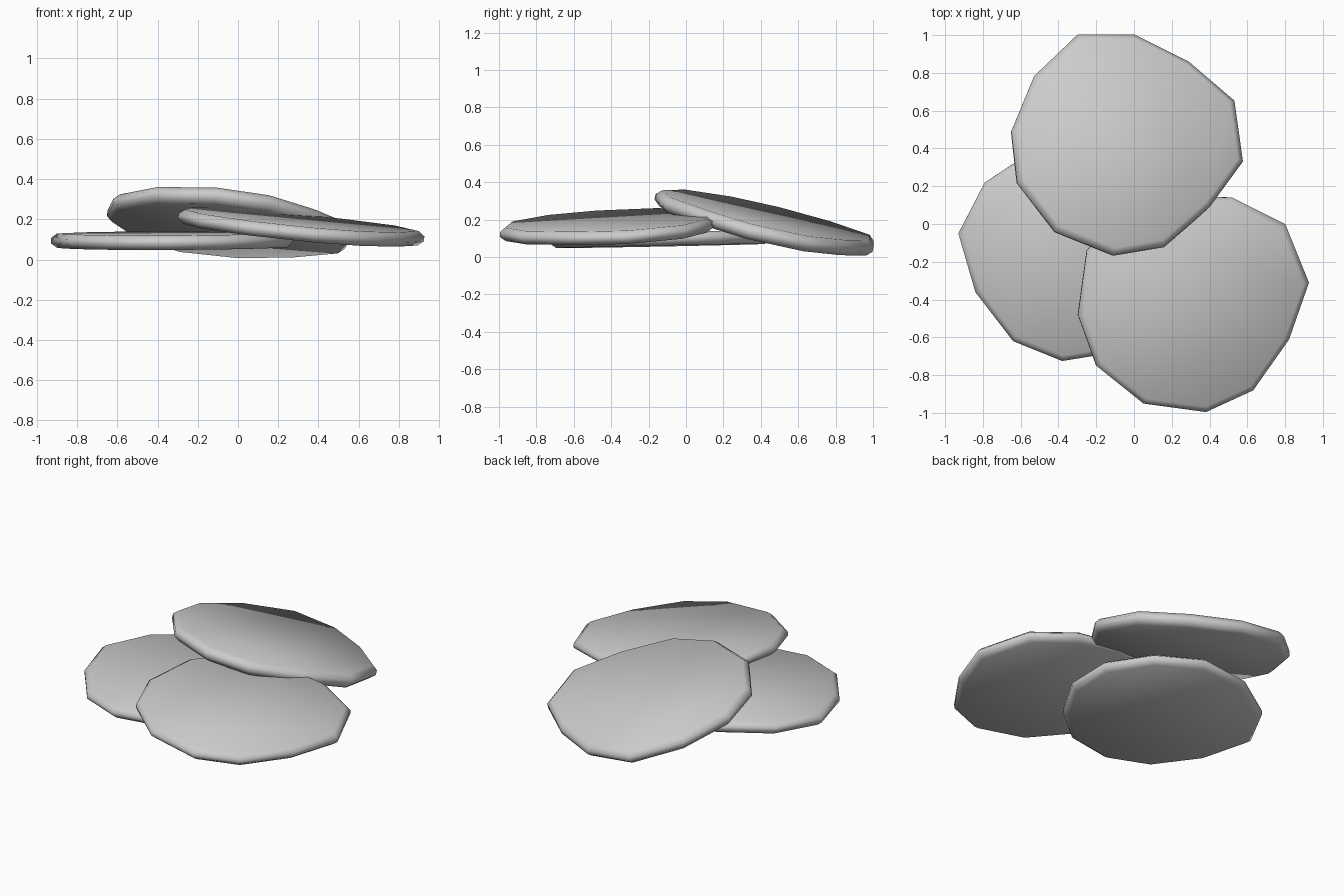
import bpy, bmesh
from mathutils import Vector

if "Cube" in bpy.data.objects:
    bpy.data.objects.remove(bpy.data.objects["Cube"])


def slab(name, outline, centre, slope, half=0.036, inset=0.95):
    """Thin tilted disc: mid outline plus inset top and bottom rings."""
    c = Vector(centre)
    n = Vector((-slope[0], -slope[1], 1)).normalized()
    mid = [Vector((x, y, c.z + slope[0] * (x - c.x) + slope[1] * (y - c.y)))
           for x, y in outline]
    bm = bmesh.new()
    rings = []
    for scale, off in ((inset, -half), (1, -half * 0.35), (1, half * 0.35), (inset, half)):
        rings.append([bm.verts.new(c + (p - c) * scale + n * off) for p in mid])
    count = len(mid)
    for low, high in zip(rings, rings[1:]):
        for i in range(count):
            j = (i + 1) % count
            bm.faces.new((low[i], low[j], high[j], high[i]))
    bm.faces.new(rings[0])
    bm.faces.new(rings[-1])
    bmesh.ops.recalc_face_normals(bm, faces=bm.faces)
    for f in bm.faces:
        f.smooth = True
    me = bpy.data.meshes.new(name)
    bm.to_mesh(me)
    bm.free()
    ob = bpy.data.objects.new(name, me)
    bpy.context.collection.objects.link(ob)
    return ob


# Bottom disc, nearly level
slab("bottom_disc",
     [(-.79, .22), (-.93, -.05), (-.84, -.36), (-.64, -.62), (-.38, -.725), (-.1, -.68),
      (.12, -.5), (.27, -.24), (.27, .05), (.1, .3), (-.17, .45), (-.5, .41)],
     (-.32, -.12, .095), (.005, .02))

# Middle disc, leaning on the bottom one
slab("middle_disc",
     [(-.25, -.14), (-.297, -.48), (-.2, -.75), (.05, -.95), (.38, -.995), (.63, -.88),
      (.82, -.61), (.925, -.31), (.8, 0), (.52, .14), (.22, .15), (-.06, .06)],
     (.32, -.42, .157), (-.1, .055))

# Top disc, leaning on both and touching the ground at the back
slab("top_disc",
     [(-.3, 1), (0, 1), (.29, .855), (.53, .65), (.575, .33), (.4, .09),
      (.16, -.12), (-.11, -.165), (-.42, -.04), (-.62, .22), (-.65, .49), (-.53, .78)],
     (-.04, .42, .18), (-.107, -.232), half=.042)
